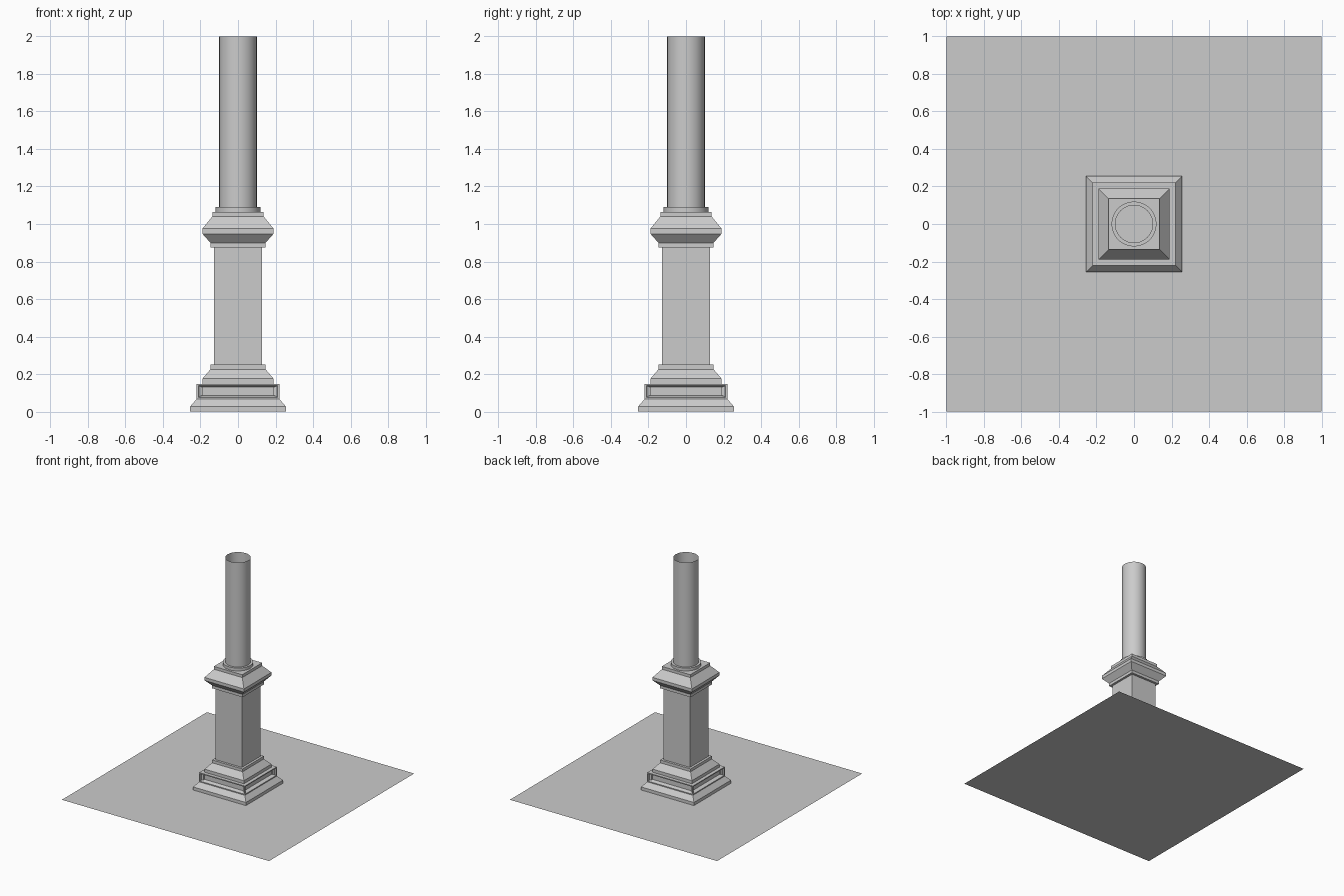
import bpy, bmesh, math

if "Cube" in bpy.data.objects:
    bpy.data.objects.remove(bpy.data.objects["Cube"])


def lathe(name, profile, sides, cap_top=False, square=False):
    """Stack rings of (half width, z) into one skin."""
    bm = bmesh.new()
    k = math.sqrt(2) if square else 1
    off = math.pi / 4 if square else 0
    rings = []
    for r, z in profile:
        rings.append([bm.verts.new((r * k * math.cos(off + 2 * math.pi * i / sides),
                                    r * k * math.sin(off + 2 * math.pi * i / sides), z))
                      for i in range(sides)])
    bands = []
    for a, b in zip(rings, rings[1:]):
        bands.append([bm.faces.new((a[i], a[(i + 1) % sides], b[(i + 1) % sides], b[i]))
                      for i in range(sides)])
    if cap_top:
        bm.faces.new(rings[-1])
    bm.normal_update()
    return name, bm, bands


def finish(name, bm, smooth=False):
    mesh = bpy.data.meshes.new(name)
    bm.to_mesh(mesh)
    bm.free()
    obj = bpy.data.objects.new(name, mesh)
    bpy.context.collection.objects.link(obj)
    if smooth:
        bpy.ops.object.select_all(action='DESELECT')
        obj.select_set(True)
        bpy.context.view_layer.objects.active = obj
        bpy.ops.object.shade_smooth_by_angle(angle=math.radians(35))
    return obj


# Floor slab
bpy.ops.mesh.primitive_plane_add(size=2, location=(0, 0, 0))
bpy.context.object.name = "floor"

# Square pedestal: plinth, base moulding, shaft and cap moulding
name, bm, bands = lathe("pedestal", [
    (0.255, 0), (0.255, 0.027), (0.22, 0.067), (0.22, 0.148), (0.19, 0.148),
    (0.19, 0.175), (0.147, 0.225), (0.147, 0.25), (0.127, 0.25), (0.127, 0.875),
    (0.147, 0.875), (0.147, 0.9), (0.19, 0.948), (0.19, 0.975), (0.137, 1.04),
    (0.137, 1.065)], 4, cap_top=True, square=True)

# Recessed panels on the plinth
panels = bands[2]
bmesh.ops.inset_individual(bm, faces=panels, thickness=0.012, depth=0)
bmesh.ops.inset_individual(bm, faces=panels, thickness=0.014, depth=-0.03)
finish(name, bm)

# Round collar and open-topped column
name, bm, _ = lathe("column", [(0.12, 1.065), (0.12, 1.09), (0.1, 1.09), (0.1, 2.0)], 32)
finish(name, bm, smooth=True)
